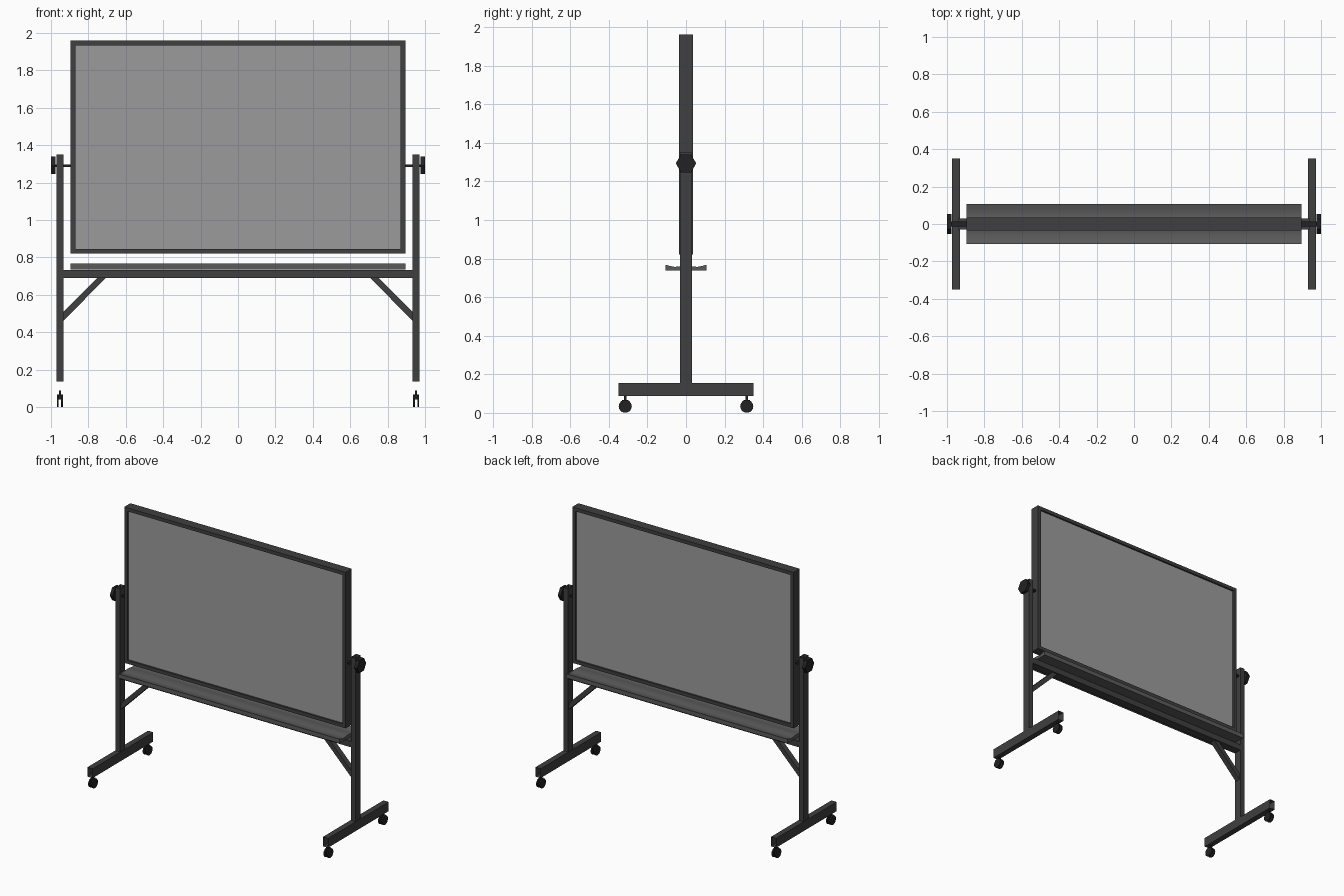
import bpy
import bmesh
import math
from mathutils import Matrix, Vector

if "Cube" in bpy.data.objects:
    bpy.data.objects.remove(bpy.data.objects["Cube"])


def material(name, grey):
    m = bpy.data.materials.new(name)
    m.use_nodes = True
    colour = (grey, grey, grey, 1)
    m.diffuse_color = colour
    bsdf = m.node_tree.nodes["Principled BSDF"]
    bsdf.inputs["Base Color"].default_value = colour
    bsdf.inputs["Roughness"].default_value = 0.6
    return m


FRAME = material("dark grey metal", 0.05)
PANEL = material("mid grey board", 0.33)
TRAY = material("tray grey", 0.105)
BLACK = material("black plastic", 0.016)


def finish(name, bm, *mats):
    bmesh.ops.recalc_face_normals(bm, faces=bm.faces)
    mesh = bpy.data.meshes.new(name)
    bm.to_mesh(mesh)
    bm.free()
    for m in mats:
        mesh.materials.append(m)
    obj = bpy.data.objects.new(name, mesh)
    bpy.context.collection.objects.link(obj)
    return obj


def box_mesh(lo, hi):
    lo, hi = Vector(lo), Vector(hi)
    bm = bmesh.new()
    bmesh.ops.create_cube(bm, size=1, matrix=Matrix.Translation((lo + hi) / 2)
                          @ Matrix.Diagonal((*(hi - lo), 1)))
    return bm


def box(name, lo, hi, mat, open_axis=None):
    """Box; with open_axis the two end faces are removed to make a tube."""
    bm = box_mesh(lo, hi)
    if open_axis is not None:
        bm.normal_update()
        ends = [f for f in bm.faces if abs(f.normal[open_axis]) > 0.9]
        bmesh.ops.delete(bm, geom=ends, context='FACES_ONLY')
    return finish(name, bm, mat)


def disc(name, centre, radius, width, sides, mat, turn=0):
    """Cylinder lying along x."""
    bm = bmesh.new()
    bmesh.ops.create_cone(
        bm, cap_ends=True, segments=sides, radius1=radius, radius2=radius, depth=width,
        matrix=Matrix.Translation(centre) @ Matrix.Rotation(math.pi / 2, 4, 'Y')
        @ Matrix.Rotation(turn, 4, 'Z'))
    return finish(name, bm, mat)


def prism(name, points, axis, start, end, mat):
    """Extrude a two-coordinate outline along axis."""
    bm = bmesh.new()

    def place(p):
        q = list(p)
        q.insert(axis, start)
        return q
    face = bm.faces.new([bm.verts.new(place(p)) for p in points])
    ext = bmesh.ops.extrude_face_region(bm, geom=[face], use_keep_orig=True)
    move = Vector((0, 0, 0))
    move[axis] = end - start
    bmesh.ops.translate(bm, vec=move, verts=[v for v in ext["geom"]
                                             if isinstance(v, bmesh.types.BMVert)])
    return finish(name, bm, mat)


# Double-sided board: rim around a recessed panel on front and back
bm = box_mesh((-0.895, -0.035, 0.82), (0.895, 0.035, 1.96))
bm.normal_update()
panels = [f for f in bm.faces if abs(f.normal.y) > 0.9]
bmesh.ops.inset_individual(bm, faces=panels, thickness=0.036)
bmesh.ops.inset_individual(bm, faces=panels, thickness=0.0005, depth=-0.012)
for f in panels:
    f.material_index = 1
finish("board", bm, FRAME, PANEL)

# Crossbar and the shallow double tray on top of it
box("crossbar", (-0.937, -0.03, 0.69), (0.937, 0.03, 0.733), FRAME)
half = [(0.107, 0.768), (0.085, 0.762), (0.06, 0.757), (0.04, 0.758), (0.02, 0.762)]
outline = ([(-0.107, 0.737), (0.107, 0.737)] + half
           + [(-y, z) for y, z in reversed(half)])
tray = prism("tray", outline, 0, -0.895, 0.895, TRAY)

# Side stands
for side, s in (("left", 1), ("right", -1)):
    def span(a, b):
        return min(s * a, s * b), max(s * a, s * b)

    x0, x1 = span(0.934, 0.97)
    box(side + "_post", (x0, -0.03, 0.137), (x1, 0.03, 1.35), FRAME, open_axis=2)
    x0, x1 = span(0.931, 0.973)
    box(side + "_foot", (x0, -0.35, 0.088), (x1, 0.35, 0.156), FRAME, open_axis=1)

    # Diagonal brace under the crossbar
    brace = [(0.935, 0.46), (0.935, 0.508), (0.753, 0.69), (0.707, 0.69)]
    prism(side + "_brace", [(s * x, z) for x, z in brace], 1, -0.02, 0.02, FRAME)

    # Pivot bar and hexagonal knob
    x0, x1 = span(0.89, 0.98)
    box(side + "_pivot", (x0, -0.013, 1.284), (x1, 0.013, 1.297), BLACK)
    disc(side + "_knob", (s * 0.988, 0, 1.293), 0.053, 0.024, 6, BLACK)

    # Twin-wheel casters
    for end, y in (("front", -0.315), ("back", 0.315)):
        name = side + "_" + end + "_caster"
        cx = s * 0.952
        for i, dx in enumerate((-0.0115, 0.0115)):
            wheel = disc(f"{name}_wheel_{i + 1}", (cx + dx, y, 0.034), 0.034, 0.01, 14, BLACK)
            bpy.context.view_layer.objects.active = wheel
            wheel.select_set(True)
            bpy.ops.object.shade_smooth_by_angle()
            wheel.select_set(False)
        box(name + "_body", (cx - 0.008, y - 0.016, 0.04), (cx + 0.008, y + 0.016, 0.068), BLACK)
        box(name + "_stem", (cx - 0.005, y - 0.007, 0.06), (cx + 0.005, y + 0.007, 0.089), BLACK)

# Soft shading across the tray's curved top
bpy.context.view_layer.objects.active = tray
tray.select_set(True)
bpy.ops.object.shade_smooth_by_angle()
tray.select_set(False)
